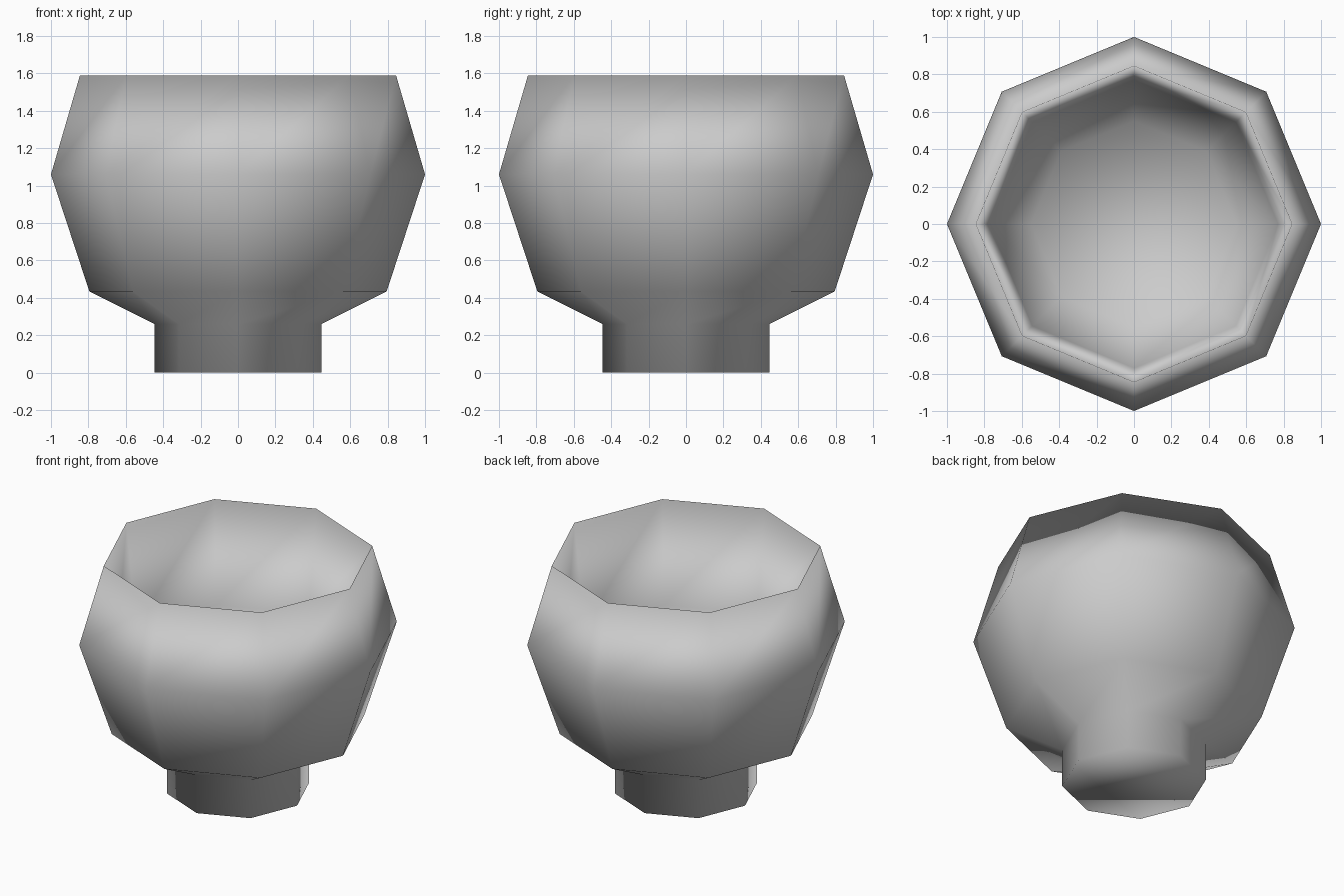
import bpy, bmesh
from math import cos, sin, tau

SIDES = 8

cube = bpy.data.objects.get("Cube")
if cube:
    bpy.data.objects.remove(cube, do_unlink=True)

# Plain grey finish
grey = bpy.data.materials.new("plain_grey")
grey.use_nodes = True
colour = (0.6, 0.6, 0.6, 1)
grey.diffuse_color = colour
grey.node_tree.nodes["Principled BSDF"].inputs["Base Color"].default_value = colour


def turned_shell(name, profile, material):
    """Sweep (radius, height) points around z and cap both ends."""
    bm = bmesh.new()
    rings = []
    for r, z in profile:
        rings.append([bm.verts.new((r * cos(tau * i / SIDES), r * sin(tau * i / SIDES), z))
                      for i in range(SIDES)])
    for low, high in zip(rings, rings[1:]):
        for i in range(SIDES):
            j = (i + 1) % SIDES
            bm.faces.new((low[i], low[j], high[j], high[i]))
    bm.faces.new(rings[0][::-1])
    bm.faces.new(rings[-1])
    bmesh.ops.recalc_face_normals(bm, faces=bm.faces[:])
    for face in bm.faces:
        face.smooth = True
    mesh = bpy.data.meshes.new(name)
    bm.to_mesh(mesh)
    bm.free()
    mesh.materials.append(material)
    obj = bpy.data.objects.new(name, mesh)
    bpy.context.collection.objects.link(obj)
    return obj


# Outside: foot, shoulder, belly and rim
outside = [(0.447, 0), (0.447, 0.26), (0.795, 0.435), (1, 1.06), (0.845, 1.59)]
# Inside: wall and rounded floor, sharing the thin rim
inside = [(0.77, 0.9), (0.55, 0.52)]

turned_shell("cup", outside + inside, grey)
